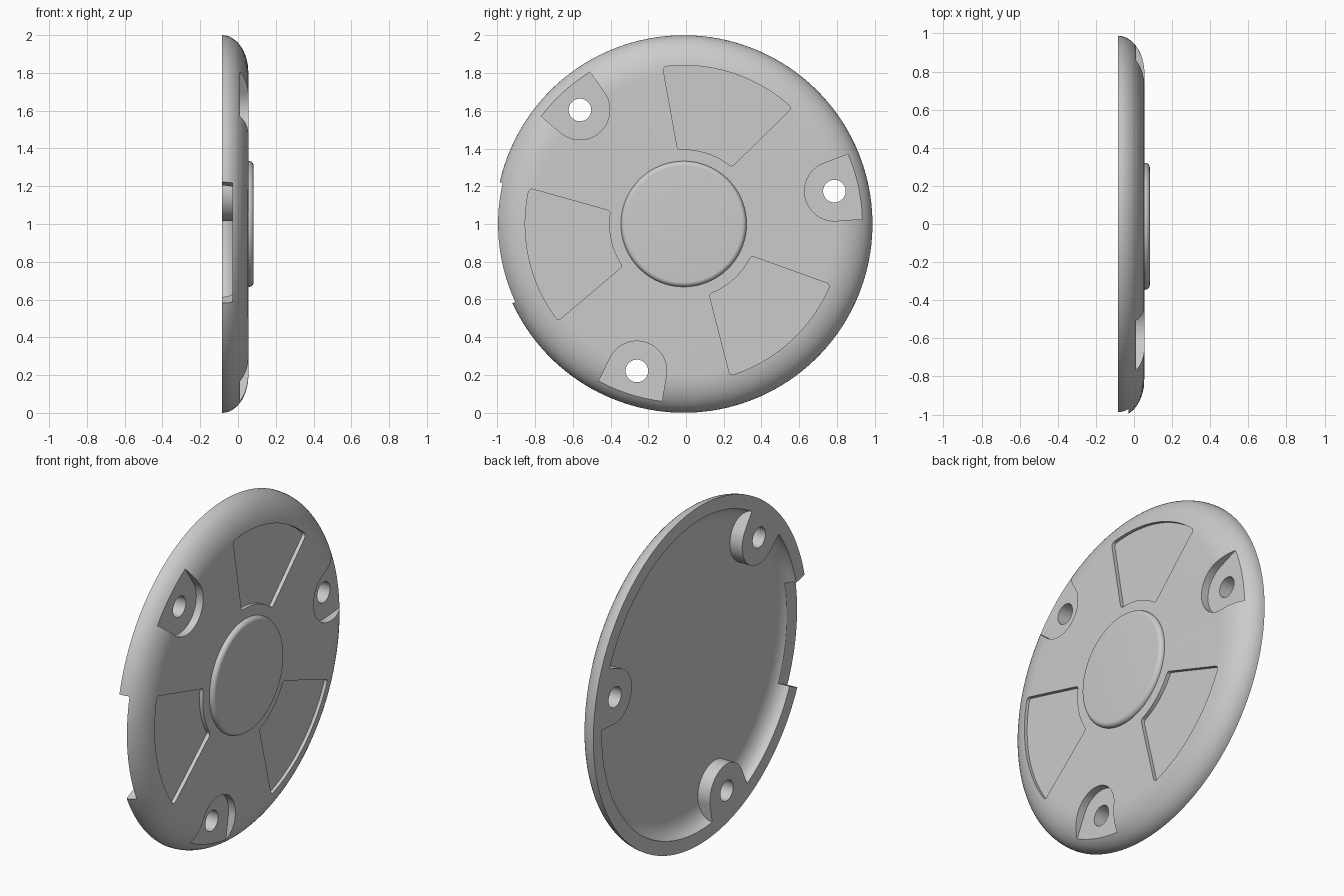
import bpy, bmesh
from math import sin, cos, pi, radians, sqrt, asin

CY, CZ = -0.012, 1.0          # disc axis, running along x
BACK, FACE, FLOOR = -0.085, 0.055, -0.005
STEPS = 160

if "Cube" in bpy.data.objects:
    bpy.data.objects.remove(bpy.data.objects["Cube"])

grey = bpy.data.materials.new("light grey")
grey.use_nodes = True
grey.diffuse_color = (0.6, 0.6, 0.6, 1)
grey.node_tree.nodes["Principled BSDF"].inputs["Base Color"].default_value = (0.6, 0.6, 0.6, 1)


def skin(name, rings):
    """Join matching rings of points into a closed solid."""
    bm = bmesh.new()
    loops = [[bm.verts.new(p) for p in ring] for ring in rings]
    n = len(loops[0])
    for a, b in zip(loops, loops[1:]):
        for i in range(n):
            j = (i + 1) % n
            bm.faces.new((a[i], a[j], b[j], b[i]))
    bm.faces.new(loops[0])
    bm.faces.new(loops[-1])
    bmesh.ops.recalc_face_normals(bm, faces=bm.faces)
    mesh = bpy.data.meshes.new(name)
    bm.to_mesh(mesh)
    bm.free()
    mesh.materials.append(grey)
    obj = bpy.data.objects.new(name, mesh)
    bpy.context.collection.objects.link(obj)
    return obj


def lathe(name, profile):
    """Revolve (x, radius) points about the disc axis."""
    turn = [2 * pi * i / STEPS for i in range(STEPS)]
    return skin(name, [[(x, CY + r * cos(t), CZ + r * sin(t)) for t in turn] for x, r in profile])


def prism(name, outline, x0, x1, angle=0):
    """Extrude a (radial, sideways) outline along x, turned to an angle."""
    c, s = cos(angle), sin(angle)
    return skin(name, [[(x, CY + u * c - v * s, CZ + u * s + v * c) for u, v in outline]
                       for x in (x0, x1)])


def dome(x0, x1, r, drop, steps=14):
    """Quarter-ellipse edge from the wall at x0 to the flat at x1."""
    return [(x0 + (x1 - x0) * sin(a), r - drop * (1 - cos(a)))
            for a in (pi / 2 * i / steps for i in range(steps + 1))]


def boolean(target, cutter, operation="DIFFERENCE"):
    mod = target.modifiers.new("cut", "BOOLEAN")
    mod.operation, mod.object, mod.solver = operation, cutter, "EXACT"
    bpy.context.view_layer.objects.active = target
    bpy.ops.object.modifier_apply(modifier=mod.name)
    bpy.data.objects.remove(cutter)


def arc(u, v, r, a0, a1, steps):
    return [(u + r * cos(a0 + (a1 - a0) * i / steps), v + r * sin(a0 + (a1 - a0) * i / steps))
            for i in range(steps + 1)]


def lug(end):
    """Rounded lug outline about a screw hole, flaring outward to a distance."""
    flare, u, r = radians(8), 0.817, 0.158
    curve = arc(u, 0, r, pi / 2 + flare, 3 * pi / 2 - flare, 24)
    side = curve[0][1] + (end - curve[0][0]) * sin(flare) / cos(flare)
    return [(end, side)] + curve + [(end, -side)]


def window():
    """Fan-shaped recess outline with rounded corners."""
    half, inset, inner, outer, k = radians(27.9), 0.038, 0.395, 0.84, 0.018

    def corner(r, gap):
        a = half - asin((inset + gap) / r)
        return r * cos(a), r * sin(a), a

    ou, ov, oa = corner(outer - k, k)
    iu, iv, ia = corner(inner + k, k)
    top = arc(ou, ov, k, oa, half + pi / 2, 6)
    low = arc(iu, iv, k, half + pi / 2, ia + pi, 6)
    upper = arc(0, 0, outer, 0, oa, 16)[:-1] + top + low + arc(0, 0, inner, ia, 0, 12)[1:]
    return upper + [(u, -v) for u, v in reversed(upper[1:-1])]


# Domed cover
cover = lathe("cover", dome(BACK, FACE, 1.0, 0.2))

# Hollow back, leaving the lugs solid
hollow = lathe("hollow", [(-0.2, 0.92)] + dome(BACK, FLOOR, 0.92, 0.12))
lug_angles = [radians(12.3 + 120 * i) for i in range(3)]
for a in lug_angles:
    boolean(hollow, prism("lug", lug(1.05), -0.3, 0.1, a))
boolean(cover, hollow)

# Screw pockets, screw holes and fan recesses
for a in lug_angles:
    boolean(cover, prism("pocket", lug(1.1), 0.01, 0.2, a))
    boolean(cover, prism("hole", arc(0.817, 0, 0.06, 0, 2 * pi, 32)[:-1], -0.2, 0.2, a))
    boolean(cover, prism("recess", window(), FACE - 0.022, 0.2, a + pi / 3))

# Notch through the rim
start, end = radians(167.2), radians(204.8)
notch = arc(0, 0, 1.1, start, end, 12) + arc(0, 0, 0.8, end, start, 12)
boolean(cover, prism("notch", notch, -0.2, -0.03))

# Raised centre boss
boss = lathe("centre_boss", [(FACE - 0.01, 0.333)] + dome(FACE + 0.003, 0.083, 0.333, 0.025, 8))

for obj in (cover, boss):
    bpy.ops.object.select_all(action="DESELECT")
    obj.select_set(True)
    bpy.context.view_layer.objects.active = obj
    bpy.ops.object.shade_smooth_by_angle(angle=radians(30))
